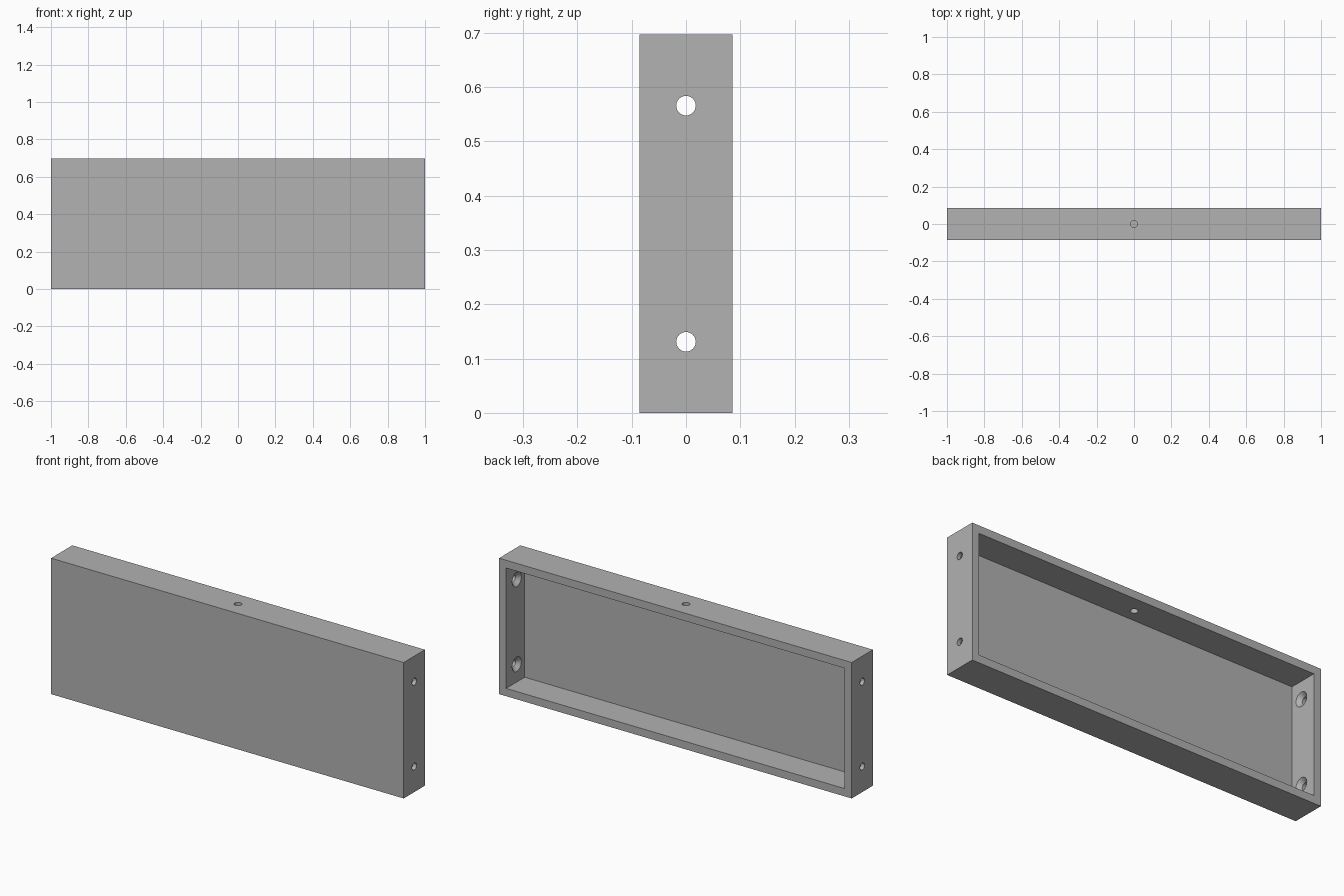
import bpy, bmesh
from math import pi
from mathutils import Matrix, Vector

cube = bpy.data.objects.get("Cube")
if cube:
    bpy.data.objects.remove(cube, do_unlink=True)

WIDTH, DEPTH, HEIGHT = 2.0, 0.172, 0.697
WALL, PANEL = 0.04, 0.022          # rim thickness, front panel thickness
HOLE_R, SINK_R, SINK_DEPTH = 0.018, 0.037, 0.02

grey = bpy.data.materials.new("plain grey")
grey.use_nodes = True
colour = (0.445, 0.445, 0.445, 1)
grey.diffuse_color = colour
grey.node_tree.nodes["Principled BSDF"].inputs["Base Color"].default_value = colour


def add_object(name, bm):
    bmesh.ops.recalc_face_normals(bm, faces=bm.faces)
    mesh = bpy.data.meshes.new(name)
    bm.to_mesh(mesh)
    bm.free()
    mesh.materials.append(grey)
    obj = bpy.data.objects.new(name, mesh)
    bpy.context.collection.objects.link(obj)
    return obj


def box(name, low, high):
    low, high = Vector(low), Vector(high)
    bm = bmesh.new()
    bmesh.ops.create_cube(bm, size=1)
    bmesh.ops.scale(bm, vec=high - low, verts=bm.verts)
    bmesh.ops.translate(bm, vec=(low + high) / 2, verts=bm.verts)
    return add_object(name, bm)


def drill(name, inner_point, outward, countersunk):
    """Round cutter through a wall, starting at the wall's inner surface."""
    profile = [(0, -0.01), (HOLE_R, -0.01), (HOLE_R, WALL + 0.02), (0, WALL + 0.02)]
    if countersunk:
        slope = (SINK_R - HOLE_R) / SINK_DEPTH
        profile[1:2] = [(SINK_R + 0.01 * slope, -0.01), (HOLE_R, SINK_DEPTH)]
    bm = bmesh.new()
    verts = [bm.verts.new((r, 0, z)) for r, z in profile]
    edges = [bm.edges.new(pair) for pair in zip(verts, verts[1:])]
    bmesh.ops.spin(bm, geom=verts + edges, cent=(0, 0, 0), axis=(0, 0, 1),
                   angle=2 * pi, steps=32)
    bmesh.ops.remove_doubles(bm, verts=bm.verts, dist=0.0001)
    turn = Vector((0, 0, 1)).rotation_difference(Vector(outward)).to_matrix().to_4x4()
    bm.transform(Matrix.Translation(inner_point) @ turn)
    return add_object(name, bm)


# Shallow tray, open at the back
tray = box("tray", (-WIDTH / 2, -DEPTH / 2, 0), (WIDTH / 2, DEPTH / 2, HEIGHT))
cutters = [box("cavity_cutter",
               (-WIDTH / 2 + WALL, -DEPTH / 2 + PANEL, WALL),
               (WIDTH / 2 - WALL, DEPTH, HEIGHT - WALL))]

# Two countersunk screw holes in each end wall
for side in (-1, 1):
    for z in (0.131, 0.566):
        cutters.append(drill("end_hole_cutter", (side * (WIDTH / 2 - WALL), 0, z),
                             (side, 0, 0), True))

# Countersunk hole in the bottom wall, plain hole in the top wall
cutters.append(drill("bottom_hole_cutter", (0, 0, WALL), (0, 0, -1), True))
cutters.append(drill("top_hole_cutter", (0, 0, HEIGHT - WALL), (0, 0, 1), False))

# Cut everything out of the tray
bpy.context.view_layer.objects.active = tray
for cutter in cutters:
    cutter.hide_render = True
    cut = tray.modifiers.new("cut", 'BOOLEAN')
    cut.operation = 'DIFFERENCE'
    cut.solver = 'EXACT'
    cut.object = cutter
    bpy.ops.object.modifier_apply(modifier=cut.name)
    bpy.data.objects.remove(cutter, do_unlink=True)

# Smooth hole walls, sharp box edges
bpy.ops.object.select_all(action='DESELECT')
tray.select_set(True)
bpy.ops.object.shade_smooth_by_angle(angle=pi / 6)
